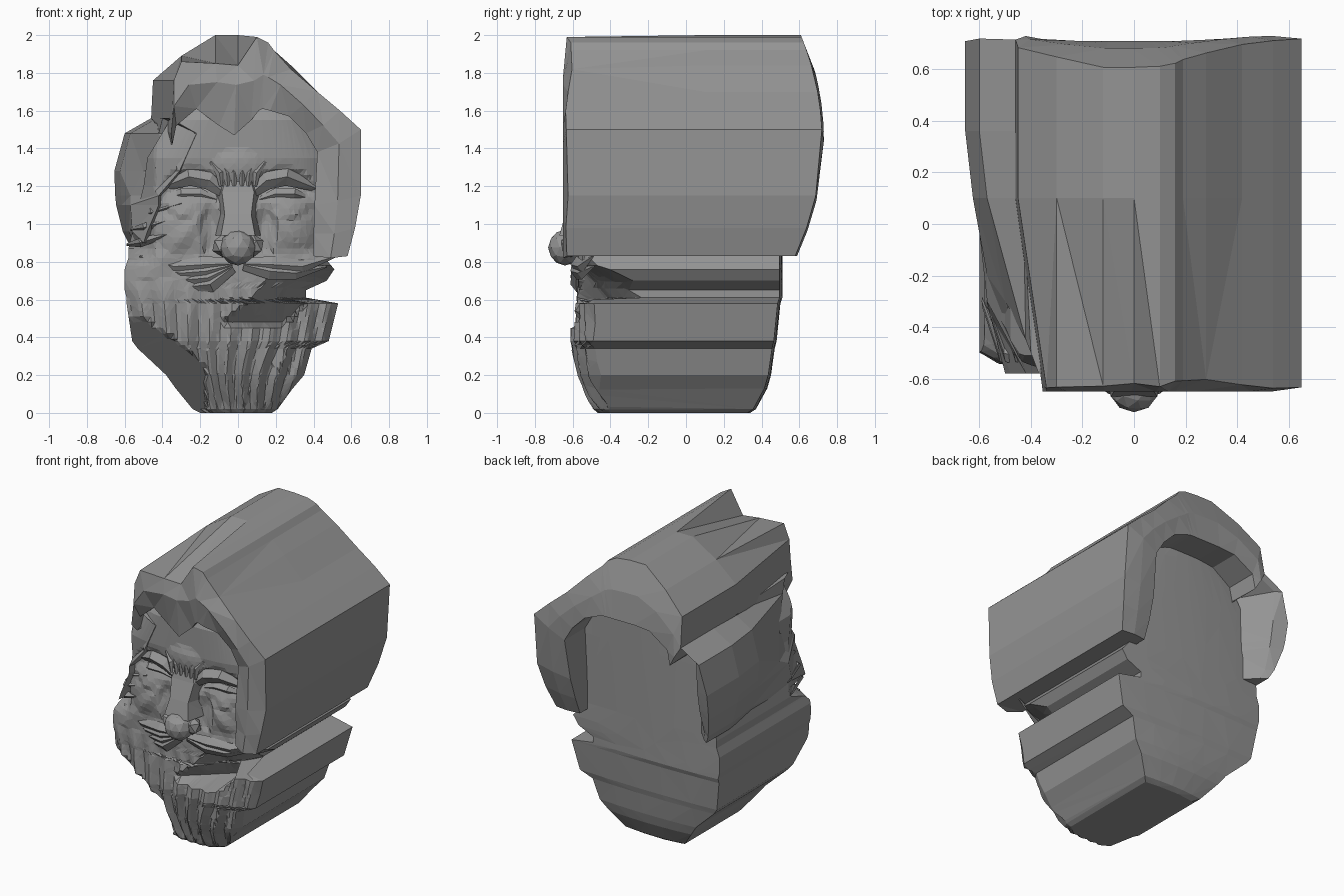
import bpy, bmesh, math, random
from mathutils import Vector

random.seed(4)
if "Cube" in bpy.data.objects:
    bpy.data.objects.remove(bpy.data.objects["Cube"])

stone = bpy.data.materials.new("grey_stone")
stone.use_nodes = True
GREY = (0.3, 0.3, 0.3, 1)
stone.diffuse_color = GREY
stone.node_tree.nodes["Principled BSDF"].inputs["Base Color"].default_value = GREY


def loft(name, rings):
    """Skin a list of equal-length point rings and cap both ends."""
    bm = bmesh.new()
    rows = [[bm.verts.new(p) for p in ring] for ring in rings]
    n = len(rows[0])
    for a, b in zip(rows, rows[1:]):
        for i in range(n):
            bm.faces.new((a[i], a[(i + 1) % n], b[(i + 1) % n], b[i]))
    bm.faces.new(rows[0])
    bm.faces.new(rows[-1])
    bmesh.ops.triangulate(bm, faces=bm.faces)
    bmesh.ops.recalc_face_normals(bm, faces=bm.faces)
    mesh = bpy.data.meshes.new(name)
    bm.to_mesh(mesh)
    bm.free()
    mesh.materials.append(stone)
    obj = bpy.data.objects.new(name, mesh)
    bpy.context.collection.objects.link(obj)
    return obj


def strand(name, path, radii, depth=1.0):
    """Tapered four-sided tuft along a path."""
    rings = []
    for i, p in enumerate(path):
        a, b = path[max(i - 1, 0)], path[min(i + 1, len(path) - 1)]
        t = (Vector(b) - Vector(a)).normalized()
        side = Vector((-t.z, 0, t.x)) * radii[i]
        out = Vector((0, radii[i] * depth, 0))
        c = Vector(p)
        rings.append([c + side, c - out, c - side, c + out])
    return loft(name, rings)


def lerp(table, z, col):
    for a, b in zip(table, table[1:]):
        if z <= b[0]:
            f = max(0, (z - a[0]) / (b[0] - a[0]))
            return a[col] + f * (b[col] - a[col])
    return table[-1][col]


def bump(x, z, cx, cz, rx, rz):
    return max(0, 1 - ((x - cx) / rx) ** 2 - ((z - cz) / rz) ** 2)


def wave(t):
    return abs(t % 2 - 1) - 0.5


# Head and beard: height, right edge, left edge, front, back
OUTLINE = [(0, -.2, .18, -.46, .34), (.02, -.24, .21, -.48, .37), (.13, -.33, .29, -.51, .43),
           (.2, -.38, .35, -.53, .45), (.34, -.53, .39, -.56, .47), (.38, -.56, .48, -.57, .48),
           (.58, -.59, .53, -.57, .5), (.61, -.59, .36, -.57, .51), (.65, -.6, .36, -.57, .51),
           (.7, -.6, .47, -.57, .51), (.76, -.6, .51, -.57, .51), (.82, -.58, .46, -.57, .51),
           (.87, -.58, .42, -.56, .51), (1.0, -.55, .42, -.56, .51), (1.2, -.5, .43, -.56, .51),
           (1.35, -.48, .43, -.58, .51), (1.55, -.36, .37, -.58, .51), (1.7, -.22, .2, -.52, .51)]


def front_depth(x, z, u):
    y = lerp(OUTLINE, z, 3) + 0.07 * abs(u) ** 4
    ax = abs(x)
    # beard locks fanning from the chin
    if z < .72:
        amp = .04 * min(1, z / .1 + .3) * min(1, (.72 - z) / .2)
        y += amp * wave(x * (26 - 14 * z) + .5 * math.sin(z * 9 + x * 5))
        y -= .03 * bump(x, z, .1, .3, .3, .3)
    else:
        # eye sockets, closed lids, cheeks and creases
        y += .07 * bump(ax, z, .24, 1.17, .17, .13)
        y -= .06 * bump(ax, z, .25, 1.12, .14, .09)
        y -= .03 * bump(ax, z, .27, .95, .16, .12)
        if ax > .17 and z < 1.1:
            y += .012 * wave(math.atan2(z - 1.2, ax - .05) * 6)
        y += .03 * bump(ax, z, .15, .98, .06, .14)
        y -= .03 * bump(x, z, 0, 1.28, .15, .12)
        # temple falls back under the broken hood
        y += 1.5 * max(0, -.44 - x) * min(1, max(0, (z - .8) / .08))
    # broken wedge beside the mouth
    if x > -.1:
        top = lerp([(-.1, .46), (.08, .6), (.2, .77), (.5, .81)], x, 1)
        low = lerp([(-.1, .45), (.25, .48), (.36, .58), (.5, .64)], x, 1)
        if low < z < top:
            y = max(y, -.55 + .8 * (top - z) / (top - low) * (x + .1))
    # sheared-off corner of the jaw
    cut = -.6 * (x + .28) - .8 * (z - .34)
    if cut > 0 and x < -.17:
        y = max(y, -.54 + 1.3 * cut)
    return y


COLS = 56
levels = sorted({row[0] for row in OUTLINE} | {i * .03 for i in range(57)})
rings = []
for z in levels:
    left, right, back = lerp(OUTLINE, z, 1), lerp(OUTLINE, z, 2), lerp(OUTLINE, z, 4)
    us = [-1 + 2 * i / COLS for i in range(COLS + 1)]
    xs = [left + (u + 1) / 2 * (right - left) for u in us]
    front = [(x, min(front_depth(x, z, u), back - .1), z) for x, u in zip(xs, us)]
    rear = [(x, back - .015 * u * u, z) for x, u in list(zip(xs, us))[::-4]]
    rings.append(front + rear)
head = loft("head_and_beard", rings)
dec = head.modifiers.new("facets", 'DECIMATE')
dec.ratio = .28


# Hood: arch stations as outer point, inner point, front drop, inner front dip
STATIONS = [(.58, .83, .40, .83, 0, 0), (.62, .98, .40, .95, 0, 0), (.65, 1.15, .405, 1.1, 0, 0),
            (.65, 1.5, .42, 1.38, 0, 0), (.54, 1.6, .36, 1.48, 0, 0), (.42, 1.7, .27, 1.57, 0, 0),
            (.28, 1.84, .17, 1.61, .02, .01), (.19, 1.92, .13, 1.62, 0, .01),
            (.16, 1.96, .11, 1.62, 0, .02), (.1, 1.99, .07, 1.62, 0, .07),
            (0, 2.0, -.02, 1.62, .16, .15), (-.12, 2.0, -.1, 1.62, .15, .1),
            (-.3, 1.89, -.22, 1.61, .03, 0), (-.45, 1.76, -.36, 1.52, 0, 0),
            (-.46, 1.56, -.38, 1.42, 0, 0)]


def rim(z):
    return .72 - .37 * (z - 1.45) ** 2


rings = []
for ox, oz, ix, iz, drop, dip in STATIONS:
    shift = .11 if ox < -.4 else 0
    fz = iz - dip
    mx, mz = (ox + ix) / 2, (oz + fz) / 2
    rough = random.uniform(-.02, .02)
    rings.append([(ox, .1, oz), (ox + shift, -.62 + rough, oz - drop),
                  (mx + shift * .6, -.65, mz + rough), (ix + shift * .3, -.61 - rough, fz),
                  (ix, -.4, iz), (ix, rim(iz), iz), (mx, rim((oz + iz) / 2) + .01, (oz + iz) / 2),
                  (ox, rim(oz), oz)])
loft("hood", rings)

# Broken right side of the hood: height, outer x, front corner x and y, inner front x
SIDE = [(.9, -.58, -.55, -.3, -.5), (.96, -.61, -.56, -.35, -.48), (1.1, -.645, -.57, -.3, -.42),
        (1.15, -.65, -.57, -.2, -.42), (1.28, -.655, -.5, -.3, -.31),
        (1.48, -.6, -.42, -.45, -.22), (1.56, -.46, -.4, -.5, -.37)]
rings = []
for z, ox, fx, fy, nx in SIDE:
    rings.append([(-.42, .45, z), (max(ox + .04, -.56), rim(z) - .03, z), (ox, rim(z), z),
                  (ox, .36, z), (ox + .03, .1, z), (fx, fy, z), (nx, -.58, z), (nx + .02, -.5, z)])
loft("broken_hood_side", rings)
for i, (x, z) in enumerate([(-.52, .9), (-.5, .98), (-.46, 1.06)]):
    strand(f"side_splinter_{i + 1}", [(x - .07, -.3, z - .01), (x, -.5, z), (x + .16, -.55, z + .05)],
           [.02, .035, .015])

# Nose: bridge, tip and nostrils
bridge = [(1.25, .06, -.58), (1.17, .085, -.6), (1.05, .07, -.64), (.94, .09, -.67)]
loft("nose_bridge", [[(-w - .04, -.5, z), (-w, y, z), (w, y, z), (w + .04, -.5, z)]
                     for z, w, y in bridge])
for name, x, y, z, r in [("nose_tip", 0, -.64, .875, .095), ("right_nostril", -.08, -.61, .885, .062),
                         ("left_nostril", .08, -.61, .885, .062)]:
    bpy.ops.mesh.primitive_ico_sphere_add(subdivisions=2 if x == 0 else 1, radius=r, location=(x, y, z))
    bpy.context.object.name = name
    bpy.context.object.scale = (1, .95, 1)
    bpy.context.object.data.materials.append(stone)

# Mirrored brows, lids, frown creases and moustache locks
for side, s in (("right", -1), ("left", 1)):
    strand(f"{side}_brow", [(s * .08, -.56, 1.17), (s * .15, -.56, 1.23), (s * .26, -.55, 1.25),
                            (s * .41, -.49, 1.19)], [.03, .05, .05, .02], .8)
    strand(f"{side}_eyelid", [(s * .11, -.53, 1.13), (s * .2, -.53, 1.16), (s * .3, -.53, 1.16),
                              (s * .39, -.48, 1.13)], [.012, .03, .03, .01], .8)
    for i in range(3):
        x = s * (.02 + .035 * i)
        strand(f"{side}_frown_{i + 1}", [(x, -.59, 1.2), (x * 1.1, -.59, 1.27), (x * 1.6, -.575, 1.33)],
               [.01, .02, .008], .8)
    # the left locks end at the broken wedge
    for i in range(4 if s < 0 else 2):
        d = i * .035
        reach = .52 - d * 1.5
        strand(f"{side}_moustache_{i + 1}",
               [(s * .03, -.585, .79 - d * .2), (s * (.18 - d * .3), -.58, .785 - d),
                (s * (.34 - d), -.55, .775 - d), (s * reach, -.49, .83 - d * 1.6)],
               [.03, .045, .035, .006], .7)
